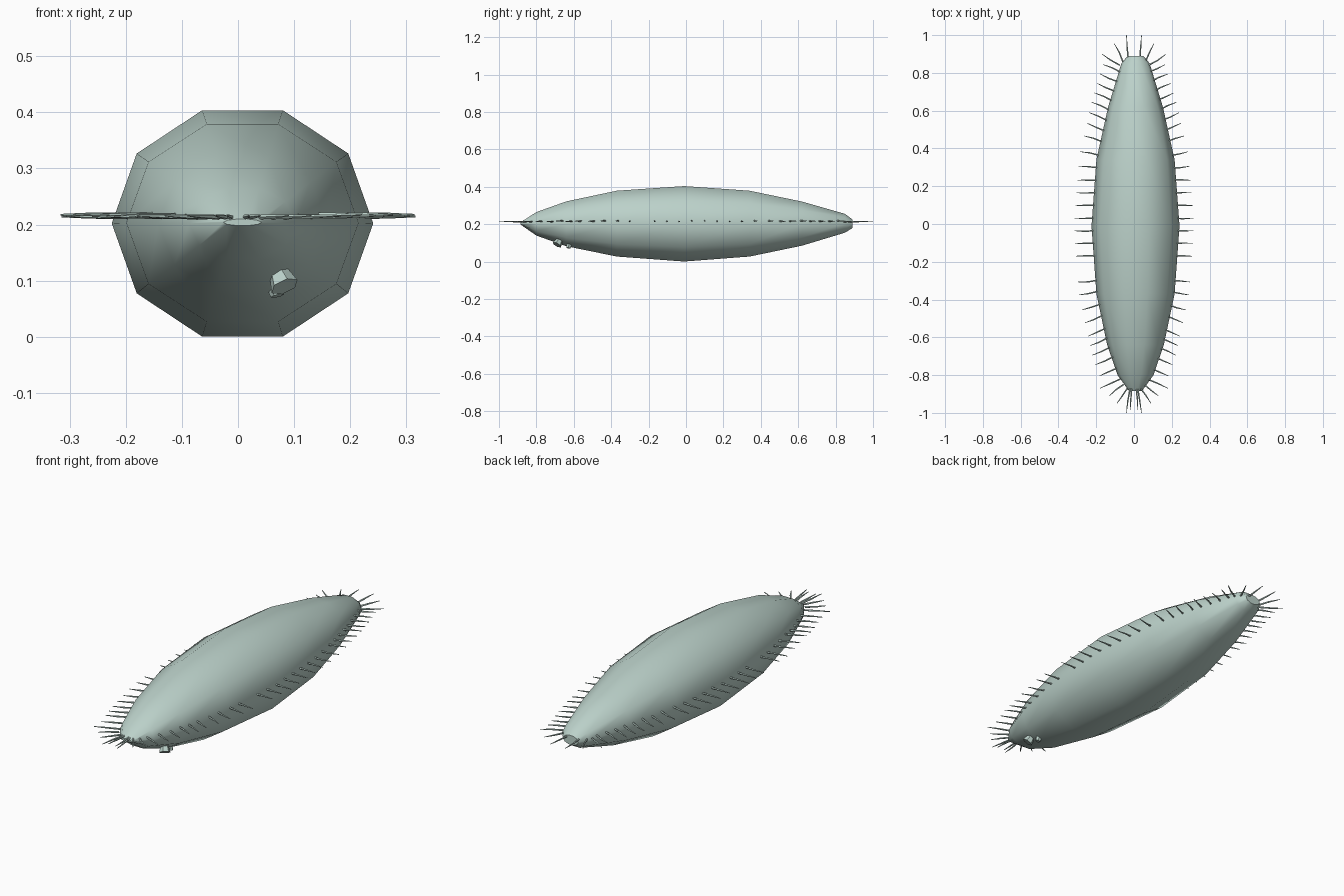
import bpy, bmesh, math, random
from mathutils import Vector

cube = bpy.data.objects.get("Cube")
if cube:
    bpy.data.objects.remove(cube)
random.seed(4)

skin = bpy.data.materials.new("pale sea green")
colour = (0.50, 0.64, 0.59, 1)
skin.use_nodes = True
skin.diffuse_color = colour
skin.node_tree.nodes["Principled BSDF"].inputs["Base Color"].default_value = colour


def finish(bm, name):
    bmesh.ops.recalc_face_normals(bm, faces=bm.faces)
    mesh = bpy.data.meshes.new(name)
    bm.to_mesh(mesh)
    bm.free()
    mesh.materials.append(skin)
    for p in mesh.polygons:
        p.use_smooth = True
    ob = bpy.data.objects.new(name, mesh)
    bpy.context.collection.objects.link(ob)
    return ob


def loft(bm, rings):
    """Skin a list of equal-length point rings and cap both ends."""
    loops = [[bm.verts.new(p) for p in ring] for ring in rings]
    n = len(loops[0])
    for a, b in zip(loops, loops[1:]):
        for i in range(n):
            j = (i + 1) % n
            bm.faces.new((a[i], a[j], b[j], b[i]))
    bm.faces.new(loops[0])
    bm.faces.new(loops[-1])


# Body: ten-sided spindle; stations are y, centre z, half width, radius in z
CX = 0.008
stations = [
    (-0.885, 0.204, 0.034, 0.006), (-0.80, 0.202, 0.095, 0.066),
    (-0.64, 0.202, 0.150, 0.126), (-0.37, 0.203, 0.207, 0.185),
    (-0.01, 0.202, 0.233, 0.212), (0.34, 0.203, 0.207, 0.185),
    (0.62, 0.203, 0.145, 0.124), (0.85, 0.205, 0.075, 0.053),
    (0.89, 0.202, 0.042, 0.024),
]


def ring(y, z, rx, rz):
    return [(CX + rx * math.cos(k * math.tau / 10), y,
             z + rz * math.sin(k * math.tau / 10)) for k in range(10)]


bm = bmesh.new()
loft(bm, [ring(*s) for s in stations])
finish(bm, "body")


def half_width(y):
    for a, b in zip(stations, stations[1:]):
        if a[0] <= y <= b[0]:
            return a[2] + (b[2] - a[2]) * (y - a[0]) / (b[0] - a[0])
    return 0.03


# Cilia: thin, slightly bent bristles round the waistline
def bristle(bm, base, tip):
    a, b = Vector(base), Vector(tip)
    d = (b - a).normalized()
    side = d.cross(Vector((0, 0, 1)))
    up = Vector((0, 0, 1))
    bend = side * random.uniform(-0.004, 0.004)
    rings = []
    for t, r in ((0, 0.0045), (0.5, 0.004), (1, 0.0015)):
        c = a.lerp(b, t) + bend * math.sin(t * math.pi)
        rings.append([c + side * r * math.cos(k * math.tau / 5)
                      + up * r * math.sin(k * math.tau / 5) for k in range(5)])
    loft(bm, rings)


roots = [-0.17 + 0.067 * i for i in range(9)]
roots += [0.44, 0.50, 0.555, 0.61, 0.66, 0.71, 0.76, 0.81]
roots += [-0.30, -0.36, -0.43, -0.49, -0.56, -0.61, -0.66, -0.71, -0.77]
end_fans = [
    ((0.03, 0.87), (0.04, 1.0)), ((0.06, 0.86), (0.105, 0.955)),
    ((0.075, 0.84), (0.17, 0.90)),
    ((0.012, -0.87), (0.02, -0.985)), ((0.02, -0.87), (0.04, -1.0)),
    ((0.035, -0.87), (0.09, -0.95)), ((0.055, -0.85), (0.13, -0.91)),
    ((0.07, -0.82), (0.18, -0.87)),
]
for name, s in (("left_cilia", 1), ("right_cilia", -1)):
    bm = bmesh.new()
    for y in roots:
        w = half_width(y)
        ang = math.copysign(math.radians(24), y) * min(1, max(0, abs(y) - 0.25) / 0.25)
        dx, dy = math.cos(ang), math.sin(ang)
        z = 0.216 + random.uniform(-0.002, 0.002)
        bristle(bm, (s * (w - 0.02 * dx), y - 0.02 * dy, z),
                (s * (w + 0.085 * dx), y + 0.085 * dy, z))
    for (bx, by), (tx, ty) in end_fans:
        bristle(bm, (s * bx, by, 0.213), (s * tx, ty, 0.216))
    finish(bm, name)


# Mouth: two small nubs on the underside near the front
def nub(name, location, direction, base_r, tip_r, depth):
    bm = bmesh.new()
    bmesh.ops.create_cone(bm, cap_ends=True, segments=6, radius1=base_r,
                          radius2=tip_r, depth=depth)
    ob = finish(bm, name)
    ob.location = location
    ob.rotation_mode = 'QUATERNION'
    ob.rotation_quaternion = Vector((0, 0, 1)).rotation_difference(Vector(direction))


nub("front_mouth_nub", (0.075, -0.68, 0.108), (0.35, -0.45, -0.8), 0.014, 0.026, 0.045)
nub("rear_mouth_nub", (0.066, -0.625, 0.092), (0.2, -0.2, -0.9), 0.02, 0.012, 0.04)

# Keep crisp edges on the small parts and end caps
for ob in bpy.context.collection.objects:
    if ob.type == 'MESH':
        ob.data.set_sharp_from_angle(angle=math.radians(50))
